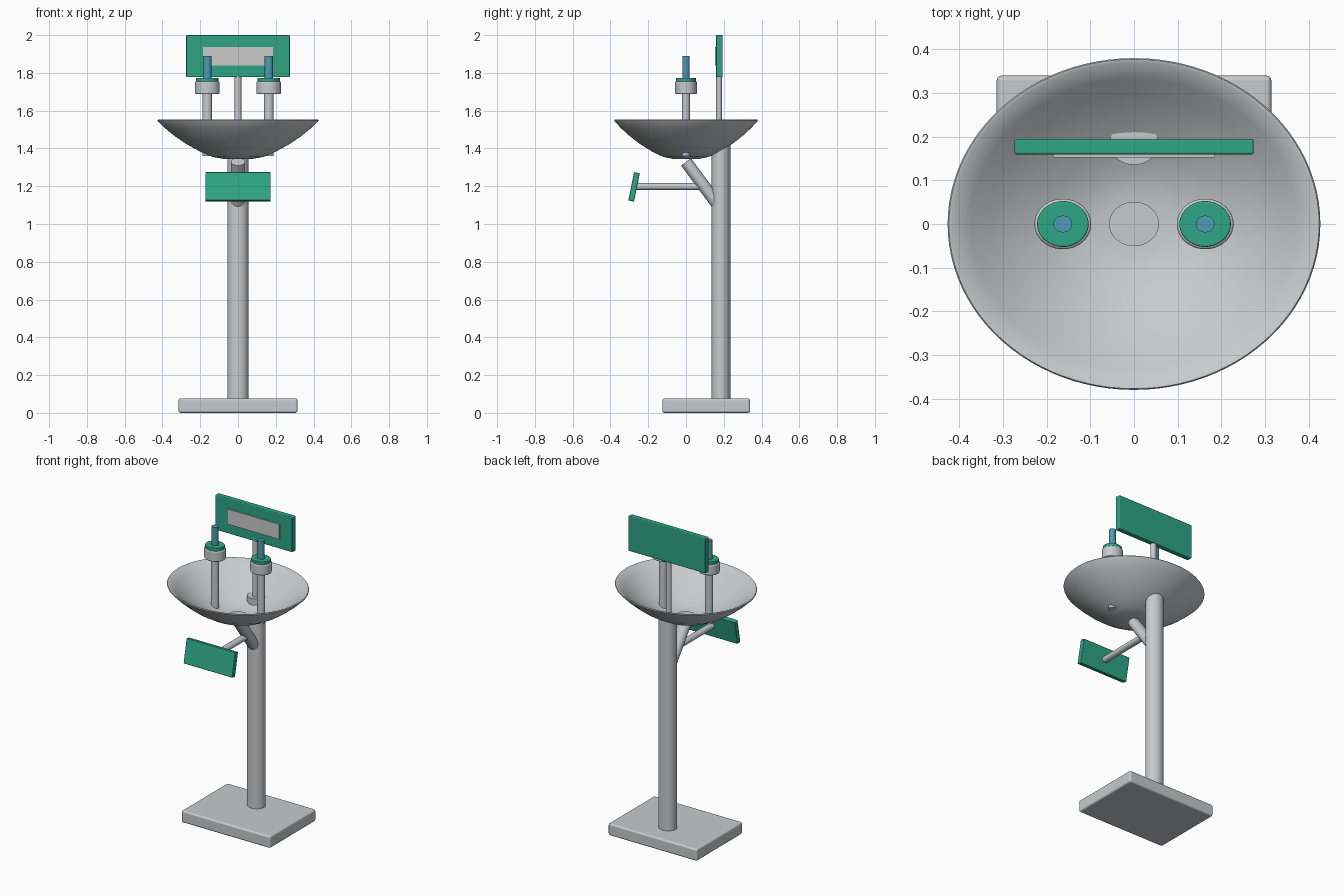
import bpy, bmesh, math
from mathutils import Vector

if "Cube" in bpy.data.objects:
    bpy.data.objects.remove(bpy.data.objects["Cube"])

SQUASH = 0.89  # round parts are slightly shallower than wide


def material(name, rgb):
    m = bpy.data.materials.new(name)
    m.use_nodes = True
    m.diffuse_color = (*rgb, 1)
    m.node_tree.nodes["Principled BSDF"].inputs["Base Color"].default_value = (*rgb, 1)
    return m


STEEL = material("pale steel", (0.57, 0.60, 0.61))
PANEL = material("light grey panel", (0.59, 0.59, 0.59))
GREEN = material("safety green", (0.028, 0.38, 0.235))
BLUE = material("water blue", (0.075, 0.33, 0.47))


def finish(name, mat, bevel=0.0):
    ob = bpy.context.object
    ob.name = ob.data.name = name
    ob.data.materials.append(mat)
    bpy.ops.object.transform_apply(location=False, rotation=False, scale=True)
    bpy.ops.object.shade_smooth_by_angle(angle=math.radians(35))
    if bevel:
        b = ob.modifiers.new("soft edges", "BEVEL")
        b.width, b.segments, b.limit_method = bevel, 3, "ANGLE"
        b.harden_normals = True
    return ob


def box(name, size, centre, mat, bevel=0.0, tilt=0.0):
    bpy.ops.mesh.primitive_cube_add(size=1, location=centre, rotation=(tilt, 0, 0))
    bpy.context.object.scale = size
    return finish(name, mat, bevel)


def tube(name, start, end, radius, mat, squash=SQUASH, bevel=0.0):
    a, b = Vector(start), Vector(end)
    d = b - a
    # paths lie in the x = 0 plane or are vertical, so turn about x only
    bpy.ops.mesh.primitive_cylinder_add(vertices=48, radius=1, depth=d.length,
                                        location=(a + b) / 2,
                                        rotation=(math.atan2(-d.y, d.z), 0, 0))
    bpy.context.object.scale = (radius, radius * squash, 1)
    return finish(name, mat, bevel)


def lathe(name, profile, mat, steps=96):
    bm = bmesh.new()
    verts = [bm.verts.new((r, 0, z)) for r, z in profile]
    edges = [bm.edges.new(p) for p in zip(verts, verts[1:])]
    bmesh.ops.spin(bm, geom=verts + edges, axis=(0, 0, 1), cent=(0, 0, 0),
                   angle=math.tau, steps=steps)
    bmesh.ops.remove_doubles(bm, verts=bm.verts, dist=0.0005)
    bmesh.ops.scale(bm, vec=(1, SQUASH, 1), verts=bm.verts)
    bmesh.ops.recalc_face_normals(bm, faces=bm.faces)
    me = bpy.data.meshes.new(name)
    bm.to_mesh(me)
    bm.free()
    ob = bpy.data.objects.new(name, me)
    bpy.context.collection.objects.link(ob)
    bpy.ops.object.select_all(action="DESELECT")
    bpy.context.view_layer.objects.active = ob
    ob.select_set(True)
    return finish(name, mat)


# Stand
box("base_plate", (0.63, 0.465, 0.077), (0, 0.1075, 0.0385), STEEL, 0.012)
tube("column", (0, 0.185, 0.07), (0, 0.185, 1.42), 0.0555, STEEL)

# Bowl: outer skin, rounded rim, inner skin
outer = [(0, 1.343), (0.08, 1.345), (0.138, 1.356), (0.2, 1.383), (0.28, 1.427),
         (0.34, 1.469), (0.386, 1.507), (0.424, 1.543)]
rim = [(0.427, 1.548), (0.424, 1.552), (0.416, 1.551)]
inner = [(r * 0.97, z + 0.013) for r, z in reversed(outer[:-1])]
lathe("bowl", outer + rim + inner, STEEL)
tube("drain_cover", (0, 0, 1.35), (0, 0, 1.365), 0.057, STEEL)
tube("drain_pipe", (0, 0, 1.329), (0, 0.16, 1.113), 0.038, STEEL, 0.86)

# Spray heads
for side, x in (("left", 0.163), ("right", -0.163)):
    tube(side + "_riser", (x, 0, 1.36), (x, 0, 1.70), 0.025, STEEL)
    tube(side + "_collar", (x, 0, 1.687), (x, 0, 1.755), 0.065, STEEL, bevel=0.008)
    tube(side + "_cap", (x, 0, 1.745), (x, 0, 1.774), 0.059, GREEN, bevel=0.004)
    tube(side + "_water_jet", (x, 0, 1.765), (x, 0, 1.89), 0.0215, BLUE)

# Sign on its rod
tube("sign_rod", (0, 0.175, 1.40), (0, 0.175, 1.80), 0.0175, STEEL)
box("sign_board", (0.548, 0.035, 0.223), (0, 0.177, 1.8885), GREEN, 0.005)
box("sign_panel", (0.37, 0.009, 0.096), (0, 0.157, 1.888), PANEL)

# Push handle
tube("handle_arm", (0, -0.275, 1.198), (0, 0.11, 1.198), 0.021, STEEL)
box("push_plate", (0.346, 0.031, 0.153), (0, -0.275, 1.197), GREEN, 0.004, -0.2)
